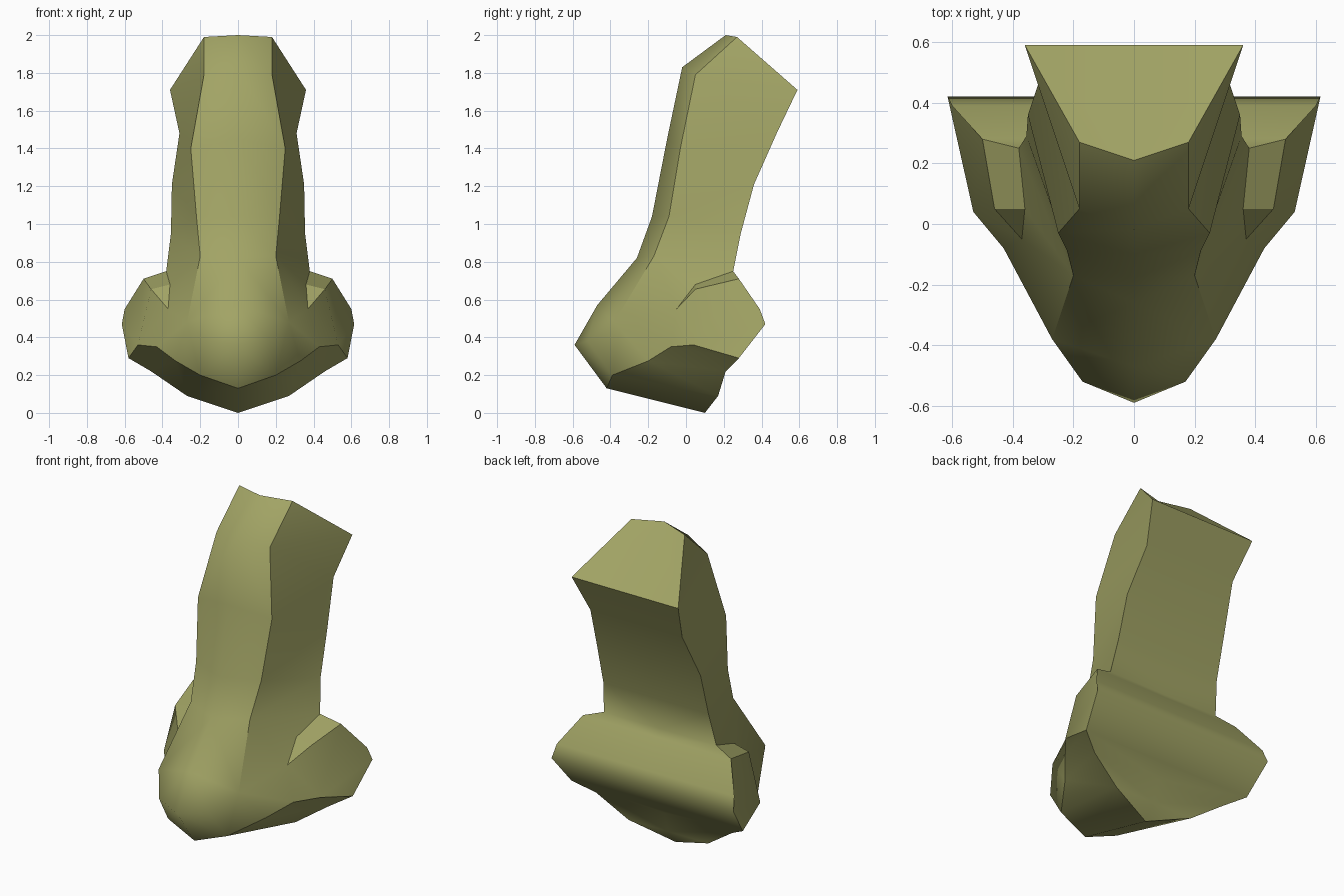
import bpy
import bmesh

if "Cube" in bpy.data.objects:
    bpy.data.objects.remove(bpy.data.objects["Cube"])

# Outline chains for one half of the nose
P = {}


def chain(prefix, points):
    for i, p in enumerate(points):
        P[f"{prefix}{i}"] = p


# Centre ridge, from the top down over the tip to the lowest point
ridge = [(.21, 2), (-.02, 1.83), (-.10, 1.45), (-.18, 1.04), (-.26, .82),
         (-.47, .57), (-.59, .36), (-.42, .13), (.10, 0)]
chain("c", [(0, y, z) for y, z in ridge])
# Crease between the bridge front and its side, ending on the tip
chain("e", [(.18, .27, 1.99), (.18, .05, 1.79), (.25, -.03, 1.40), (.22, -.09, 1.04),
            (.20, -.17, .83), (.27, -.38, .48), (.17, -.52, .38)])
# Outer rim of the back, from the top corner round the nostril to the base
back = [(.36, .59, 1.71), (.31, .48, 1.48), (.35, .36, 1.21), (.355, .29, .95),
        (.38, .25, .75), (.50, .28, .71), (.60, .39, .55), (.615, .42, .47),
        (.58, .28, .29), (.46, .21, .22), (.27, .17, .09)]
chain("b", back)
chain("k", [(0, y, z) for x, y, z in back])
# Lower rim of the nostril
chain("m", [(.20, -.39, .20), (.33, -.20, .275), (.43, -.08, .35), (.53, .04, .36)])
# Top of the nostril wing: inner corner, outer corner, front point
chain("w", [(.36, .05, .68), (.46, .05, .655), (.37, -.05, .55)])

# Bridge front, back and side strips
faces = [f"c{i} c{i+1} e{i+1} e{i}" for i in range(6)]
faces += [f"b{i} b{i+1} k{i+1} k{i}" for i in range(10)]
faces += [f"e{i} e{i+1} b{i} b{i-1}" for i in range(1, 4)]
faces += ["c0 e0 b0 k0", "e0 e1 b0", "b10 c8 k10",
          # Cheek and nostril wing
          "e4 w0 b4 b3", "e4 e5 w2 w0", "w0 w1 b5 b4", "w2 w1 w0",
          "w1 m3 b8 b7 b6 b5", "w2 m2 m3 w1", "e5 m1 m2 w2",
          # Tip
          "e5 e6 m0 m1", "c6 c7 m0 e6",
          # Underside
          "c7 c8 b10 m0", "m0 b10 m1", "m1 b10 b9 m2", "m2 b9 b8 m3"]

# Creases that stay sharp
creases = ["c0 e0 e1 e2 e3 e4 e5", "e0 b0 k0",
           "b0 b1 b2 b3 b4 b5 b6 b7 b8 b9 b10 c8",
           "c7 m0 m1 m2 m3 b8", "b4 w0 w2", "b5 w1 w2", "w1 w0"]

bm = bmesh.new()
for side in (1, -1):
    v = {n: bm.verts.new((side * x, y, z)) for n, (x, y, z) in P.items()}
    for f in faces:
        bm.faces.new([v[n] for n in f.split()]).smooth = True
    for line in creases:
        names = line.split()
        for a, b in zip(names, names[1:]):
            edge = bm.edges.get((v[a], v[b]))
            if edge:
                edge.smooth = False
bmesh.ops.remove_doubles(bm, verts=bm.verts, dist=0.0005)
bmesh.ops.recalc_face_normals(bm, faces=bm.faces)

mesh = bpy.data.meshes.new("nose")
bm.to_mesh(mesh)
bm.free()
nose = bpy.data.objects.new("nose", mesh)
bpy.context.collection.objects.link(nose)

olive = bpy.data.materials.new("olive skin")
olive.diffuse_color = (.36, .37, .13, 1)
olive.use_nodes = True
olive.node_tree.nodes["Principled BSDF"].inputs["Base Color"].default_value = olive.diffuse_color
mesh.materials.append(olive)
